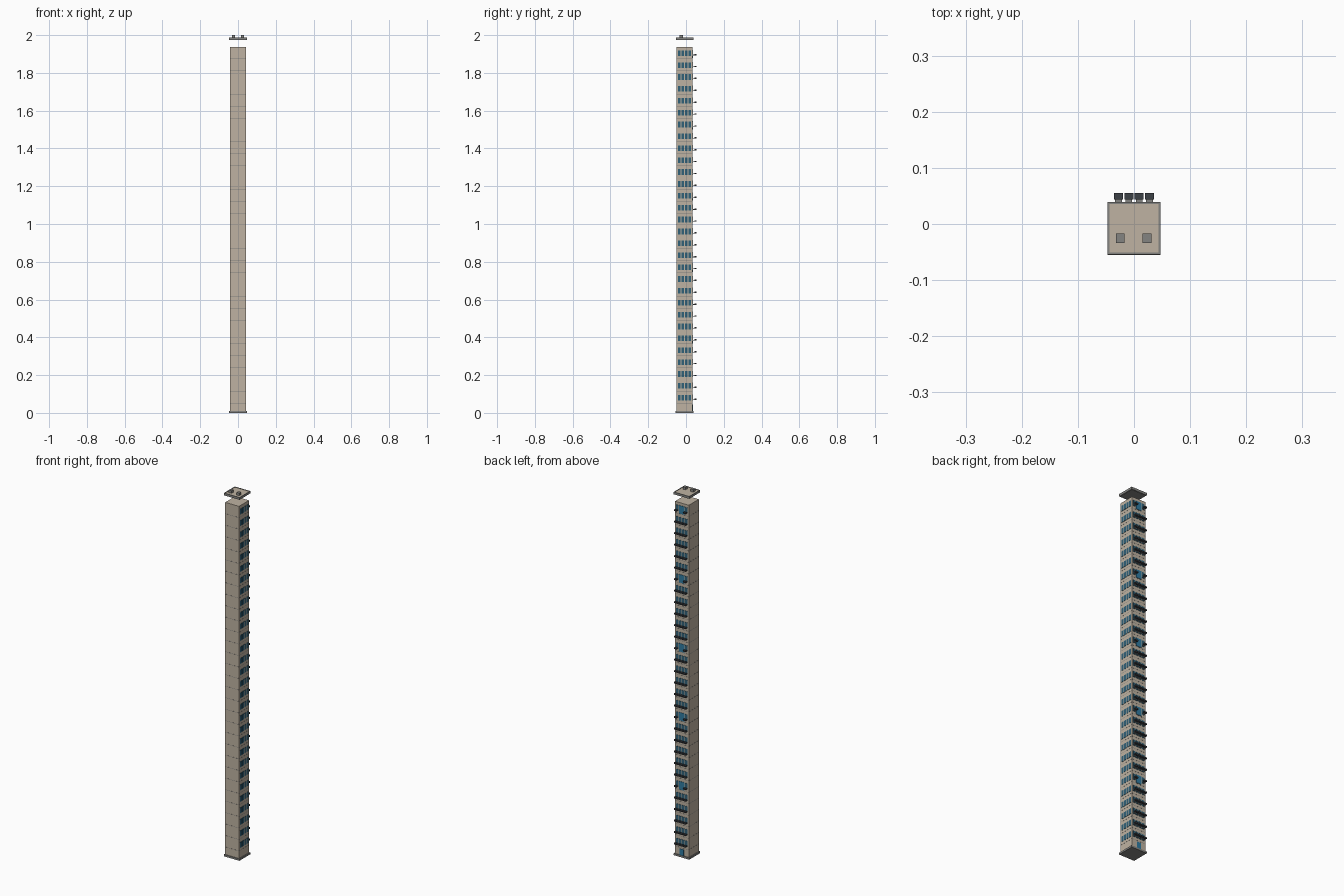
import bpy, bmesh
from mathutils import Matrix, Vector

cube = bpy.data.objects.get("Cube")
if cube:
    bpy.data.objects.remove(cube, do_unlink=True)


def material(name, rgb):
    mat = bpy.data.materials.new(name)
    mat.use_nodes = True
    mat.diffuse_color = (*rgb, 1)
    mat.node_tree.nodes["Principled BSDF"].inputs["Base Color"].default_value = (*rgb, 1)
    return mat


TAN = material("tan concrete", (0.52, 0.45, 0.36))
GREY = material("grey trim", (0.23, 0.23, 0.22))
SLATE = material("dark slate", (0.045, 0.052, 0.062))
GLASS = material("blue glass", (0.03, 0.12, 0.19))
DOOR = material("bright blue door", (0.03, 0.20, 0.36))


def boxes(name, mat, spans):
    """One object made of boxes, each given as (x0, x1, y0, y1, z0, z1)."""
    bm = bmesh.new()
    for x0, x1, y0, y1, z0, z1 in spans:
        centre = Vector(((x0 + x1) / 2, (y0 + y1) / 2, (z0 + z1) / 2))
        size = Matrix.Diagonal((x1 - x0, y1 - y0, z1 - z0, 1))
        bmesh.ops.create_cube(bm, size=1, matrix=Matrix.Translation(centre) @ size)
    mesh = bpy.data.meshes.new(name)
    bm.to_mesh(mesh)
    bm.free()
    mesh.materials.append(mat)
    obj = bpy.data.objects.new(name, mesh)
    bpy.context.collection.objects.link(obj)
    return obj


HALF, FRONT, BACK = 0.0415, -0.051, 0.035     # tower footprint
FIRST, STOREY, COUNT = 0.05, 0.0629, 30       # storey layout
JOINT = 0.0018
levels = [FIRST + STOREY * i for i in range(COUNT)]
columns = [-0.0275, -0.0092, 0.0092, 0.0275]  # window centres, back wall

# Base and ground storey
boxes("base_slab", GREY, [(-0.047, 0.047, -0.055, 0.039, 0, 0.01)])
boxes("ground_storey", TAN, [(-HALF, HALF, FRONT, BACK, 0.01, FIRST)])

# Stacked storeys with thin joints between them
boxes("storey_walls", TAN,
      [(-HALF, HALF, FRONT, BACK, z + JOINT, z + STOREY) for z in levels])
boxes("storey_joints", GREY,
      [(-HALF - 0.0004, HALF + 0.0004, FRONT - 0.0004, BACK + 0.0004, z, z + JOINT)
       for z in levels])

# Windows, trays, brackets and doors
side_glass, side_sills, back_glass, trays, shelves = [], [], [], [], []
doors = [(-0.012, 0.012, BACK, BACK + 0.002, 0.01, 0.044)]
for i, z in enumerate(levels):
    for k in range(4):
        y = -0.0355 + 0.0187 * k
        side_glass.append((HALF, HALF + 0.0015, y - 0.007, y + 0.007, z + 0.015, z + 0.045))
    entrance = i % 6 == 5
    if entrance:
        doors.append((-0.016, 0.016, BACK, BACK + 0.002, z + 0.004, z + 0.048))
    for x in columns:
        if entrance and abs(x) < 0.02:
            continue
        back_glass.append((x - 0.007, x + 0.007, BACK, BACK + 0.0015, z + 0.015, z + 0.047))
        trays.append((x - 0.008, x + 0.008, 0.044, 0.055, z + 0.019, z + 0.026))
        shelves.append((x - 0.006, x + 0.006, BACK, 0.0445, z + 0.019, z + 0.022))

boxes("side_windows", GLASS, side_glass)
boxes("back_windows", GLASS, back_glass)
boxes("window_trays", SLATE, trays)
boxes("tray_brackets", GREY, shelves)
boxes("back_doors", DOOR, doors)

# Separate roof slab with a low rim and two vents
boxes("roof_slab", TAN, [(-0.044, 0.044, -0.051, 0.036, 1.976, 1.986)])
boxes("roof_rim", GREY, [
    (-0.047, -0.044, -0.054, 0.039, 1.975, 1.988),
    (0.044, 0.047, -0.054, 0.039, 1.975, 1.988),
    (-0.044, 0.044, -0.054, -0.051, 1.975, 1.988),
    (-0.044, 0.044, 0.036, 0.039, 1.975, 1.988)])
boxes("roof_underside", GREY, [(-0.044, 0.044, -0.051, 0.036, 1.974, 1.976)])
boxes("roof_vents", GREY,
      [(x - 0.008, x + 0.008, -0.034, -0.017, 1.986, 2.0) for x in (-0.0245, 0.0235)])
